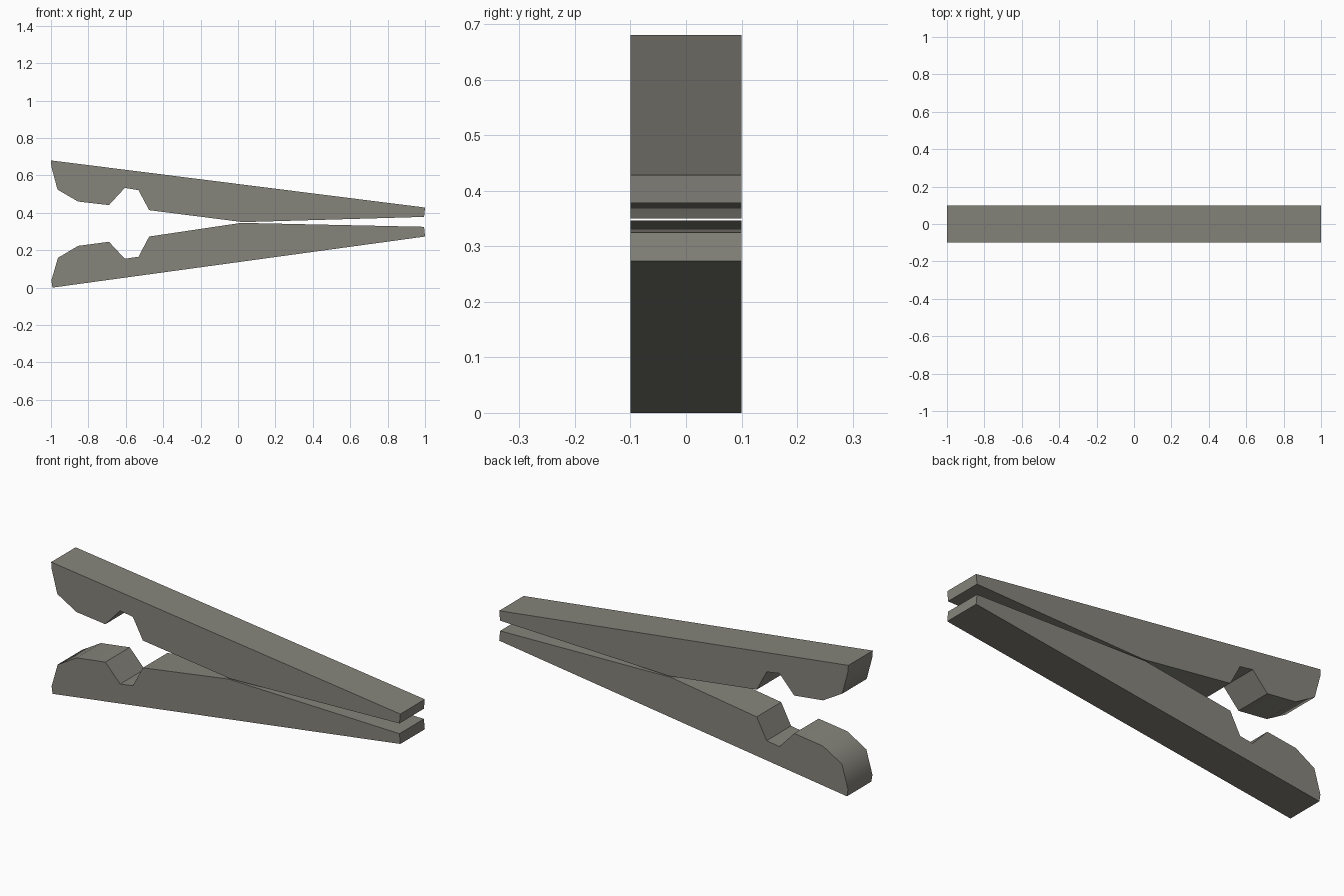
import bpy, bmesh, math

if "Cube" in bpy.data.objects:
    bpy.data.objects.remove(bpy.data.objects["Cube"])

wood = bpy.data.materials.new("weathered grey")
wood.diffuse_color = (0.235, 0.23, 0.198, 1)
wood.use_nodes = True
wood.node_tree.nodes["Principled BSDF"].inputs["Base Color"].default_value = wood.diffuse_color

HALF_WIDTH = 0.1

# Side profiles (x, z): tip, jaw, spring notch, long ramp, pivot, handle end
upper = [(-1, .68), (-.998, .647), (-.965, .524), (-.855, .460), (-.69, .441),
         (-.605, .533), (-.532, .521), (-.475, .414), (.027, .350), (.995, .378), (1, .428)]
lower = [(-.992, .0), (-.998, .037), (-.963, .159), (-.855, .223), (-.69, .245),
         (-.605, .154), (-.532, .165), (-.475, .273), (.017, .346), (.995, .325), (1, .273)]


def arm(name, profile):
    """Extrude a side profile across the width of the peg."""
    bm = bmesh.new()
    face = bm.faces.new([bm.verts.new((x, -HALF_WIDTH, z)) for x, z in profile])
    ext = bmesh.ops.extrude_face_region(bm, geom=[face])
    verts = [g for g in ext["geom"] if isinstance(g, bmesh.types.BMVert)]
    bmesh.ops.translate(bm, verts=verts, vec=(0, 2 * HALF_WIDTH, 0))
    bmesh.ops.recalc_face_normals(bm, faces=bm.faces[:])
    mesh = bpy.data.meshes.new(name)
    bm.to_mesh(mesh)
    bm.free()
    mesh.materials.append(wood)
    obj = bpy.data.objects.new(name, mesh)
    bpy.context.collection.objects.link(obj)
    # Soft shading along the jaw and notch, crisp side edges
    bpy.ops.object.select_all(action='DESELECT')
    obj.select_set(True)
    bpy.context.view_layer.objects.active = obj
    bpy.ops.object.shade_smooth_by_angle(angle=math.radians(50))


arm("upper_arm", upper)
arm("lower_arm", lower)
